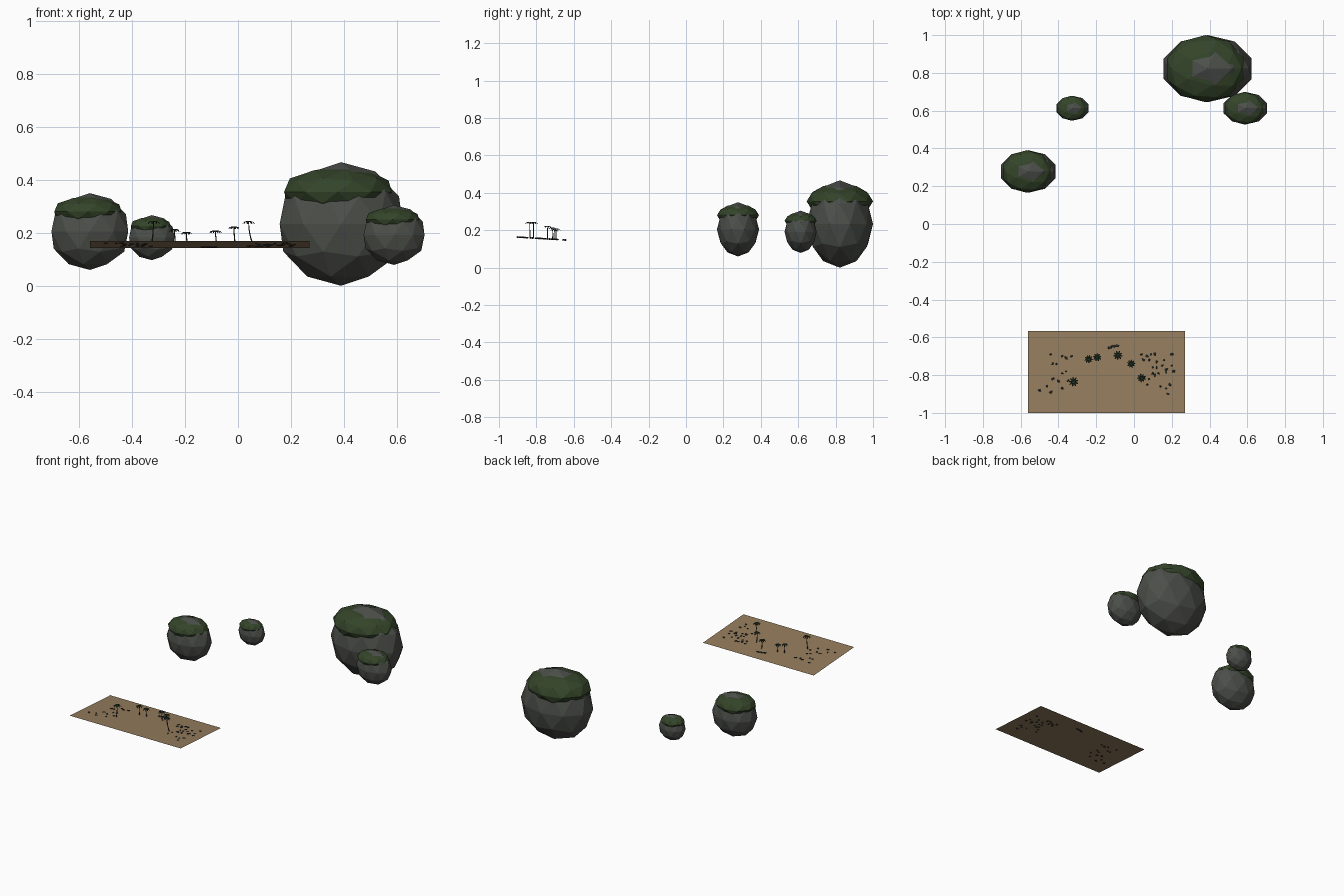
import bpy, bmesh, math, random
from mathutils import Vector, Matrix

if "Cube" in bpy.data.objects:
    bpy.data.objects.remove(bpy.data.objects["Cube"])

random.seed(4)

def mat(name, rgb):
    m = bpy.data.materials.new(name)
    m.diffuse_color = (*rgb, 1)
    m.use_nodes = True
    m.node_tree.nodes["Principled BSDF"].inputs["Base Color"].default_value = m.diffuse_color
    return m

ROCK = mat("dark rock", (0.072, 0.077, 0.068))
MOSS = mat("moss green", (0.034, 0.058, 0.022))
SAND = mat("sand", (0.30, 0.205, 0.11))
PALM = mat("palm green", (0.012, 0.027, 0.014))
BARK = mat("dark bark", (0.035, 0.03, 0.022))
STONE = mat("dark stone", (0.022, 0.026, 0.022))

def finish(bm, name, m):
    me = bpy.data.meshes.new(name)
    bm.to_mesh(me)
    bm.free()
    me.materials.append(m)
    ob = bpy.data.objects.new(name, me)
    bpy.context.collection.objects.link(ob)
    return ob

def add_ball(bm, centre, radii, sub, turn=0):
    mx = (Matrix.Translation(centre) @ Matrix.Rotation(turn, 4, 'Z')
          @ Matrix.Diagonal((*radii, 1)))
    bmesh.ops.create_icosphere(bm, subdivisions=sub, radius=1, matrix=mx)

def ball(name, centre, radii, m):
    bm = bmesh.new()
    add_ball(bm, centre, radii, 2)
    finish(bm, name, m)

# Boulders with a mossy cap; the bare peak pokes through the cap
boulders = [((0.39, 0.8225, 0.2335), (0.2445, 0.1775, 0.2335)),
            ((-0.56, 0.278, 0.205), (0.1525, 0.1125, 0.145)),
            ((-0.326, 0.613, 0.182), (0.090, 0.066, 0.085)),
            ((0.59, 0.613, 0.192), (0.121, 0.086, 0.113))]
for i, (c, r) in enumerate(boulders, 1):
    ball(f"boulder_{i}", c, r, ROCK)
    ball(f"moss_cap_{i}", (c[0] - 0.05 * r[0], c[1], c[2] + 0.52 * r[2]),
         (0.875 * r[0], 1.0 * r[1], 0.41 * r[2]), MOSS)

# Slightly tilted sand sheet
def ground(y):
    return 0.143 - 0.0624 * (y + 0.567)

bm = bmesh.new()
bm.faces.new([bm.verts.new((x, y, ground(y))) for x, y in
              ((-0.56, -1), (0.27, -1), (0.27, -0.567), (-0.56, -0.567))])
finish(bm, "sand_sheet", SAND)

# Scattered flat stones, half sunk into the sheet
left = [(-.44, -.69), (-.38, -.70), (-.41, -.74), (-.36, -.71), (-.33, -.70),
        (-.43, -.74), (-.36, -.78), (-.38, -.79), (-.40, -.83), (-.43, -.82),
        (-.46, -.86), (-.50, -.88), (-.44, -.89), (-.38, -.87), (-.35, -.83)]
right = [(.04, -.69), (.07, -.70), (.09, -.69), (.11, -.69), (.05, -.72),
         (.08, -.72), (.12, -.73), (.16, -.72), (.20, -.69), (.10, -.76),
         (.12, -.76), (.15, -.75), (.17, -.77), (.20, -.75), (.10, -.79),
         (.13, -.79), (.17, -.785), (.21, -.78), (.08, -.82), (.11, -.80),
         (.07, -.85), (.14, -.86), (.17, -.87), (.19, -.85), (.18, -.90)]
for name, pts in (("left_stones", left), ("right_stones", right)):
    bm = bmesh.new()
    for x, y in pts:
        s = random.uniform(0.007, 0.012)
        add_ball(bm, (x, y, ground(y)), (s, s * 0.7, 0.005), 1, random.uniform(0, 3))
    finish(bm, name, STONE)

# Low row of stones near the back edge
bm = bmesh.new()
for x, y in ((-.13, -.655), (-.11, -.648), (-.09, -.645)):
    add_ball(bm, (x, y, ground(y)), (0.014, 0.008, 0.005), 1)
finish(bm, "back_stones", STONE)

# Palms: thin leaning trunk and a crown of drooping fronds
def palm(n, x, y, top, lean, size):
    bm = bmesh.new()
    z0 = ground(y)
    rings = []
    for k in range(5):
        t = k / 4
        c = Vector((x + lean * (1 - t) ** 2, y, z0 + (top - z0) * t))
        r = 0.003 - 0.0012 * t
        rings.append([bm.verts.new(c + Vector((r * math.cos(a), r * math.sin(a), 0)))
                      for a in (i * math.tau / 5 for i in range(5))])
    for lo, hi in zip(rings, rings[1:]):
        for i in range(5):
            j = (i + 1) % 5
            bm.faces.new((lo[i], lo[j], hi[j], hi[i]))
    bm.faces.new(rings[-1])
    finish(bm, f"palm_trunk_{n}", BARK)

    bm = bmesh.new()
    for i in range(9):
        rot = Matrix.Rotation(i * math.tau / 9 + n, 3, 'Z')
        prof = ((0, .0015, 0), (.4, .0045, .004), (.75, .004, .001), (1, .0008, -.006))
        rows = [[bm.verts.new(Vector((x, y, top)) + rot @ Vector((u * size, s * w, h)))
                 for s in (-1, 1)] for u, w, h in prof]
        for a, b in zip(rows, rows[1:]):
            bm.faces.new((a[0], b[0], b[1], a[1]))
    finish(bm, f"palm_crown_{n}", PALM)

palms = [(-.32, -.835, .24, -.006, .026), (-.24, -.715, .21, .004, .022),
         (-.195, -.705, .20, .004, .022), (-.085, -.695, .205, .005, .025),
         (-.015, -.74, .22, .004, .022), (.04, -.815, .24, .015, .024)]
for n, p in enumerate(palms, 1):
    palm(n, *p)
